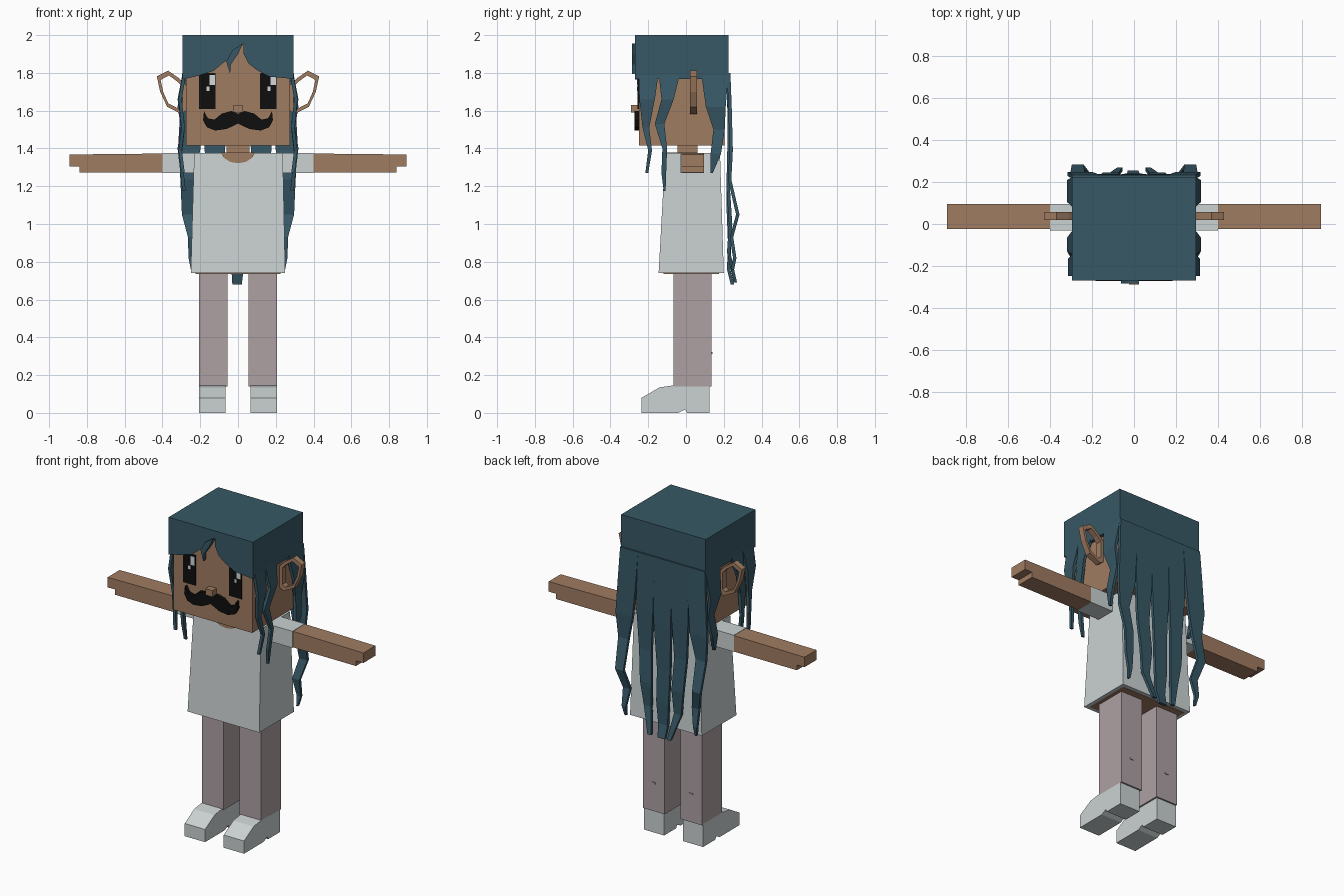
import bpy, bmesh

if "Cube" in bpy.data.objects:
    bpy.data.objects.remove(bpy.data.objects["Cube"], do_unlink=True)


def lin(c):
    c /= 255
    return c / 12.92 if c <= 0.04045 else ((c + 0.055) / 1.055) ** 2.4


def material(name, r, g, b):
    m = bpy.data.materials.new(name)
    col = (lin(r), lin(g), lin(b), 1)
    m.diffuse_color = col
    m.use_nodes = True
    m.node_tree.nodes["Principled BSDF"].inputs["Base Color"].default_value = col
    return m


HAIR = material("teal hair", 55, 88, 102)
SKIN = material("brown skin", 160, 124, 97)
CLOTH = material("pale grey cloth", 203, 210, 210)
LEGS = material("mauve trousers", 174, 161, 164)
BLACK = material("black", 14, 14, 14)
WHITE = material("eye white", 212, 217, 218)


def finish(name, bm, mat):
    bmesh.ops.recalc_face_normals(bm, faces=bm.faces)
    me = bpy.data.meshes.new(name)
    bm.to_mesh(me)
    bm.free()
    me.materials.append(mat)
    ob = bpy.data.objects.new(name, me)
    bpy.context.collection.objects.link(ob)
    return ob


def loft(name, rings, mat, caps=True, closed=False):
    """Skin a list of equal-length rings of points."""
    bm = bmesh.new()
    vs = [[bm.verts.new(p) for p in ring] for ring in rings]
    pairs = list(zip(vs, vs[1:])) + ([(vs[-1], vs[0])] if closed else [])
    for a, b in pairs:
        for i in range(len(a)):
            j = (i + 1) % len(a)
            bm.faces.new((a[i], a[j], b[j], b[i]))
    if caps and not closed:
        bm.faces.new(vs[0])
        bm.faces.new(vs[-1])
    return finish(name, bm, mat)


def rect(x, y, z):
    return [(x[0], y[0], z), (x[1], y[0], z), (x[1], y[1], z), (x[0], y[1], z)]


def box(name, x, y, z, mat):
    return loft(name, [rect(x, y, z[0]), rect(x, y, z[1])], mat)


def plate(name, pts, y0, y1, mat):
    """Outline in x and z, given depth along y."""
    return loft(name, [[(x, y, z) for x, z in pts] for y in (y0, y1)], mat)


def strand(name, rows, axis, s=1, thick=0.018):
    """Wavy lock of hair; rows are (edge, edge, height, outward offset)."""
    rings = []
    for a, b, z, n in rows:
        if axis == "x":
            rings.append([(s * n, a, z), (s * n, b, z),
                          (s * (n - thick), b, z), (s * (n - thick), a, z)])
        else:
            rings.append([(s * a, n, z), (s * b, n, z),
                          (s * b, n - thick, z), (s * a, n - thick, z)])
    return loft(name, rings, HAIR)


# Head, neck and face
box("head", (-.275, .275), (-.25, .205), (1.415, 1.98), SKIN)
box("neck", (-.06, .06), (-.045, .06), (1.36, 1.42), SKIN)
box("nose", (-.025, .025), (-.29, -.24), (1.59, 1.63), SKIN)
for side, x in (("right", -.206), ("left", .116)):
    box(side + "_eye", (x, x + .088), (-.256, -.248), (1.61, 1.80), BLACK)
    box(side + "_eye_shine", (x + .056, x + .084), (-.259, -.255), (1.735, 1.79), WHITE)
    box(side + "_eye_glint", (x + .04, x + .056), (-.259, -.255), (1.705, 1.727), WHITE)

half = [(.035, 1.598), (.085, 1.585), (.125, 1.552), (.16, 1.56), (.18, 1.597),
        (.185, 1.55), (.165, 1.512), (.12, 1.495), (.06, 1.503)]
plate("moustache", [(0, 1.583)] + half + [(0, 1.532)]
      + [(-x, z) for x, z in reversed(half)], -.272, -.248, BLACK)

# Hair cap and fringe
box("hair_top", (-.295, .295), (-.27, .225), (1.965, 2), HAIR)
box("hair_back", (-.295, .295), (.2, .225), (1.76, 1.98), HAIR)
fringe = [(-.295, 1.98), (-.295, 1.765), (-.21, 1.785), (-.13, 1.81), (-.07, 1.86),
          (-.03, 1.885), (0, 1.91), (.028, 1.955), (.03, 1.90), (.055, 1.85),
          (.1, 1.815), (.165, 1.78), (.295, 1.768), (.295, 1.98)]
plate("fringe", fringe, -.27, -.249, HAIR)
plate("fringe_curl", [(-.03, 1.92), (-.062, 1.86), (-.042, 1.795), (-.038, 1.845),
                      (0, 1.90), (.025, 1.955)], -.285, -.262, HAIR)

# Side hair, ears, arms, legs and shoes
front_lock = [(-.25, -.145, 1.80, .293), (-.247, -.165, 1.66, .315), (-.23, -.195, 1.51, .30),
              (-.2, -.18, 1.39, .315), (-.215, -.2, 1.27, .30)]
temple_lock = [(-.145, -.03, 1.80, .293), (-.13, -.065, 1.66, .32), (-.165, -.115, 1.53, .30),
               (-.125, -.10, 1.40, .32), (-.13, -.105, 1.27, .305), (-.118, -.108, 1.175, .295)]
rear_lock = [(.08, .225, 1.80, .293), (.105, .21, 1.62, .32), (.145, .205, 1.50, .30),
             (.13, .185, 1.37, .315), (.13, .142, 1.27, .30)]
outer_lock = [(.17, .295, 1.80, .235), (.18, .305, 1.62, .242), (.20, .318, 1.39, .248),
              (.235, .305, 1.235, .24), (.24, .297, 1.05, .283), (.215, .265, .93, .25),
              (.235, .262, .82, .267), (.24, .25, .76, .255)]
mid_lock = [(.055, .175, 1.80, .235), (.065, .18, 1.45, .238), (.08, .165, 1.2, .232),
            (.07, .15, 1.0, .245), (.08, .13, .85, .235), (.055, .08, .69, .27)]
ear = [(.275, 1.735), (.31, 1.77), (.37, 1.812), (.43, 1.782), (.412, 1.70),
       (.375, 1.62), (.30, 1.583), (.275, 1.60)]
shoe = [(-.235, 0), (-.235, .08), (-.14, .135), (-.07, .145), (.125, .145), (.125, 0),
        (.005, 0), (-.005, .018), (-.04, 0)]

for side, s in (("left", 1), ("right", -1)):
    def span(a, b):
        return tuple(sorted((s * a, s * b)))

    box(side + "_hair_panel", span(.27, .295), (-.27, .225), (1.768, 1.98), HAIR)
    strand(side + "_front_lock", front_lock, "x", s)
    strand(side + "_temple_lock", temple_lock, "x", s)
    strand(side + "_rear_lock", rear_lock, "x", s)
    strand(side + "_outer_back_lock", outer_lock, "y", s)
    strand(side + "_mid_back_lock", mid_lock, "y", s)

    # Open ring ear: each ring is one cross-section of the loop
    loops = []
    for x, z in ear:
        xi, zi = .352 + (x - .352) * .74, 1.70 + (z - 1.70) * .77
        loops.append([(s * x, .02, z), (s * x, .057, z), (s * xi, .057, zi), (s * xi, .02, zi)])
    loft(side + "_ear", loops, SKIN, closed=True)

    box(side + "_sleeve", span(.2, .40), (-.03, .095), (1.27, 1.375), CLOTH)
    plate(side + "_arm", [(s * x, z) for x, z in
                          ((.40, 1.272), (.84, 1.272), (.84, 1.305), (.892, 1.305),
                           (.892, 1.368), (.40, 1.373))], -.025, .095, SKIN)
    box(side + "_leg", span(.055, .207), (-.065, .135), (.14, .76), LEGS)
    box(side + "_leg_stitch", span(.118, .142), (.134, .139), (.313, .323), LEGS)
    loft(side + "_shoe", [[(s * x, y, z) for y, z in shoe] for x in (.065, .207)], CLOTH)

strand("centre_back_lock", [(-.06, .06, 1.80, .235), (-.06, .06, 1.4, .238),
                            (-.05, .04, 1.1, .232), (-.045, .04, .9, .24),
                            (-.035, .03, .76, .235), (-.03, .02, .68, .255)], "y")

# Shirt with hem, neckline and the body showing beneath
loft("shirt", [rect((-.25, .25), (-.145, .2), .74), rect((-.232, .237), (-.11, .18), 1.375)], CLOTH)
box("body_underside", (-.225, .225), (-.12, .175), (.736, .75), SKIN)
plate("neckline", [(-.088, 1.376), (-.075, 1.35), (-.04, 1.328), (0, 1.322),
                   (.04, 1.328), (.075, 1.35), (.088, 1.376)], -.119, -.105, SKIN)
box("neckline_top", (-.088, .088), (-.112, .06), (1.37, 1.378), SKIN)
